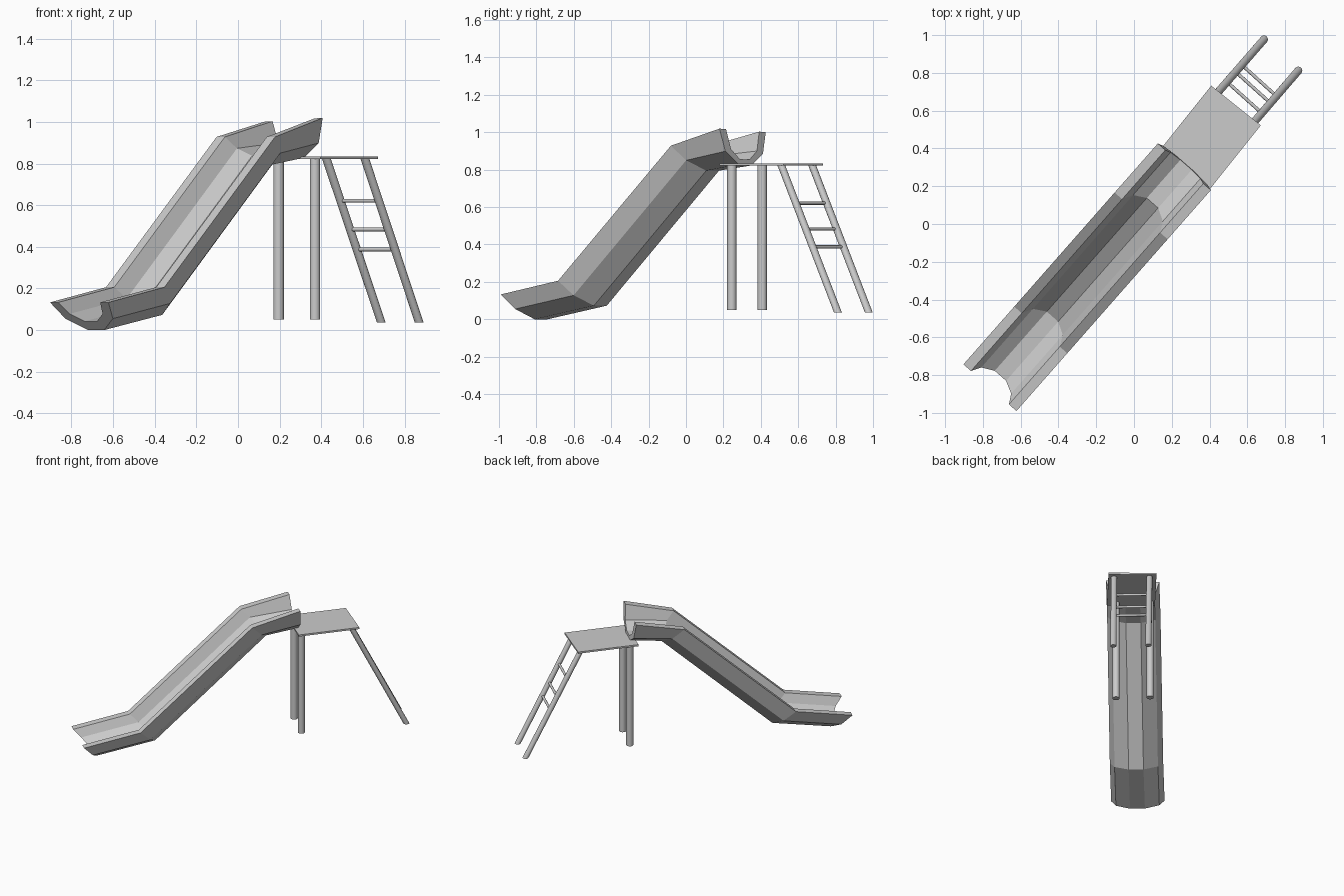
import bpy
from math import radians, cos, sin
from mathutils import Vector

if "Cube" in bpy.data.objects:
    bpy.data.objects.remove(bpy.data.objects["Cube"])

ANG = radians(48.65)
ALONG = Vector((cos(ANG), sin(ANG), 0))     # uphill direction in plan
ACROSS = Vector((sin(ANG), -cos(ANG), 0))   # right-hand direction in plan


def make(name, verts, faces, smooth=False):
    me = bpy.data.meshes.new(name)
    me.from_pydata(verts, [], faces)
    ob = bpy.data.objects.new(name, me)
    bpy.context.collection.objects.link(ob)
    if smooth:
        bpy.ops.object.select_all(action='DESELECT')
        ob.select_set(True)
        bpy.context.view_layer.objects.active = ob
        bpy.ops.object.shade_smooth_by_angle(angle=radians(40))
    return ob


def loft(name, rings, smooth=False):
    """Skin a list of closed rings and cap both ends."""
    n = len(rings[0])
    verts = [p for r in rings for p in r]
    faces = [(k * n + i, k * n + (i + 1) % n, (k + 1) * n + (i + 1) % n, (k + 1) * n + i)
             for k in range(len(rings) - 1) for i in range(n)]
    faces += [tuple(reversed(range(n))), tuple(range(len(verts) - n, len(verts)))]
    return make(name, verts, faces, smooth)


def rod(name, a, b, r, level=True, n=20):
    """Round bar; level=True keeps both ends cut flat to the ground."""
    a, b = Vector(a), Vector(b)
    if level:
        x, y = Vector((1, 0, 0)), Vector((0, 1, 0))
    else:
        d = (b - a).normalized()
        x = d.cross(Vector((0, 0, 1))).normalized()
        y = d.cross(x)
    t = [2 * radians(180) * i / n for i in range(n)]
    return loft(name, [[p + r * (cos(q) * x + sin(q) * y) for q in t] for p in (a, b)], True)


# Slide trough: half profile from outer bottom round the rim to the inner floor
half_v = (.052, .152, .187, .134, .105, .040)
low = (0, .055, .133, .133, .078, .042)
top = (0, .066, .185, .185, .080, .030)
# station: distance along, base height, profile heights, end slant, sideways roll
stations = [(-1.032, 0, low, -.92, 0), (-.610, .073, low, -1.03, 0),
            (.190, .795, low, -1.0, 0), (.420, .825, top, -.09, .05)]
rings = []
for s, base, hs, slant, roll in stations:
    pts = list(zip(half_v, hs))
    pts += [(-v, h) for v, h in reversed(pts)]
    rings.append([ALONG * (s + slant * h) + ACROSS * v + Vector((0, 0, base + h + roll * v))
                  for v, h in pts])
loft("slide_trough", rings)

# Platform board
pa = radians(51.4)
pl, pw = Vector((cos(pa), sin(pa), 0)) * .2205, Vector((sin(pa), -cos(pa), 0)) * .168
loft("platform", [[Vector((.4025, .455, z)) + i * pl + j * pw
                   for i, j in ((-1, -1), (-1, 1), (1, 1), (1, -1))] for z in (.821, .834)])

# Platform posts
for side, (x, y) in (("left", (.195, .408)), ("right", (.370, .245))):
    rod(side + "_post", (x, y, .05), (x, y, .822), .025)

# Ladder rails
rails = {"left": (Vector((.688, .977, .037)), Vector((.425, .675, .822))),
         "right": (Vector((.870, .812, .037)), Vector((.610, .510, .822)))}
for side, (a, b) in rails.items():
    rod(side + "_ladder_rail", a, b, .021)

# Ladder rungs
for i, z in enumerate((.387, .483, .621)):
    t = (z - .037) / .785
    rod(f"ladder_rung_{i + 1}", *[a.lerp(b, t) for a, b in rails.values()], .009, False, 12)
